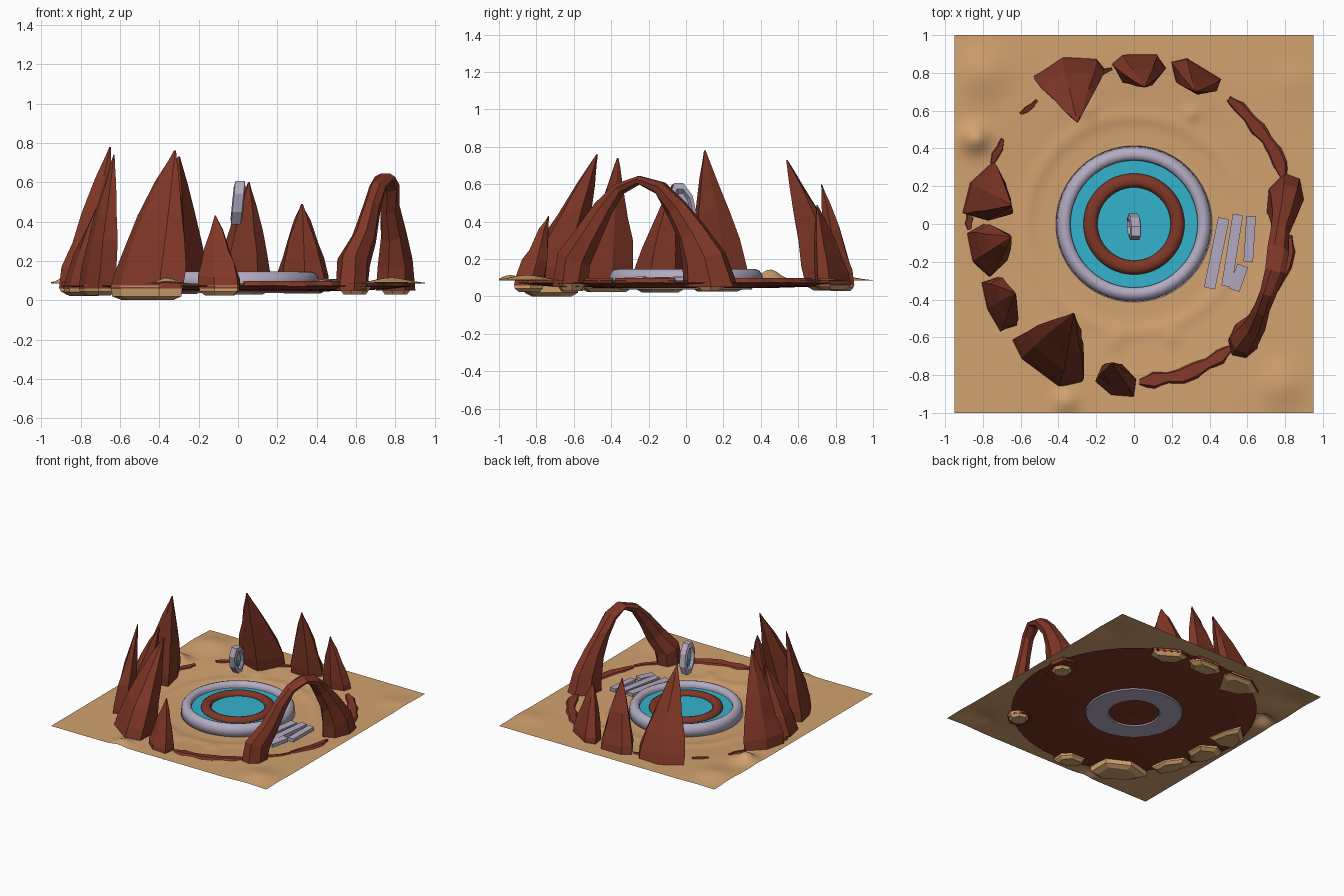
import bpy, bmesh, math, random
from mathutils import Vector

if "Cube" in bpy.data.objects:
    bpy.data.objects.remove(bpy.data.objects["Cube"])

random.seed(4)

def material(name, rgb):
    m = bpy.data.materials.new(name)
    m.diffuse_color = (*rgb, 1)
    m.use_nodes = True
    m.node_tree.nodes["Principled BSDF"].inputs["Base Color"].default_value = m.diffuse_color
    return m

ROCK = material("red_rock", (0.215, 0.038, 0.02))
SAND = material("sand", (0.64, 0.36, 0.16))
WATER = material("water", (0.035, 0.45, 0.61))
STONE = material("pale_stone", (0.45, 0.41, 0.54))

def make(name, verts, faces, mat, smooth=False):
    me = bpy.data.meshes.new(name)
    me.from_pydata([tuple(v) for v in verts], [], faces)
    bm = bmesh.new()
    bm.from_mesh(me)
    bmesh.ops.recalc_face_normals(bm, faces=bm.faces)
    for f in bm.faces:
        f.smooth = smooth
    bm.to_mesh(me)
    bm.free()
    me.materials.append(mat)
    ob = bpy.data.objects.new(name, me)
    bpy.context.collection.objects.link(ob)
    return ob

def loft(name, rings, mat, smooth=False, closed=False):
    """Skin equal-length rings; caps the ends, or joins last to first when closed."""
    n, k = len(rings[0]), len(rings)
    faces = []
    for i in range(k if closed else k - 1):
        a, b = i * n, ((i + 1) % k) * n
        faces += [(a + j, a + (j + 1) % n, b + (j + 1) % n, b + j) for j in range(n)]
    if not closed:
        faces += [tuple(range(n))[::-1], tuple(range((k - 1) * n, k * n))]
    return make(name, [v for r in rings for v in r], faces, mat, smooth)

def revolve(name, profile, mat, segs=48, closed=True, smooth=True):
    rings = [[(r * math.cos(i * math.tau / segs), r * math.sin(i * math.tau / segs), z)
              for i in range(segs)] for r, z in profile]
    return loft(name, rings, mat, smooth, closed)

# Sand: shallow bowl with ripples, dunes and half-buried stones
BUMPS = [(-0.84, 0.45, 0.07, 0.06), (-0.8, 0.8, 0.13, 0.03), (0.78, -0.85, 0.12, 0.03),
         (-0.36, -0.94, 0.06, 0.03), (0.3, 0.58, 0.04, 0.015), (-0.25, 0.6, 0.05, 0.015),
         (-0.1, -0.62, 0.05, 0.012), (0.2, -0.6, 0.05, 0.012), (0.85, 0.75, 0.1, 0.012)]

def sand_z(x, y):
    r = math.hypot(x, y)
    t = min(1, max(0, (r - 0.45) / 0.45))
    z = 0.062 + 0.023 * t * t * (3 - 2 * t) + 0.008 * math.exp(-((r - 0.57) / 0.04) ** 2)
    for bx, by, s, h in BUMPS:
        z += h * math.exp(-((x - bx) ** 2 + (y - by) ** 2) / (s * s))
    return z

N = 96
pts = [(-0.95 + 1.9 * i / N, -1 + 2 * j / N) for j in range(N + 1) for i in range(N + 1)]
make("sand_ground", [(x, y, sand_z(x, y)) for x, y in pts],
     [(j * (N + 1) + i, j * (N + 1) + i + 1, (j + 1) * (N + 1) + i + 1, (j + 1) * (N + 1) + i)
      for j in range(N) for i in range(N)], SAND, True)

# Rock bed under the sand
revolve("rock_bed", [(0.01, 0.045), (0.45, 0.045), (0.75, 0.055), (0.9, 0.072),
                     (0.88, 0.076), (0.5, 0.052), (0.01, 0.05)], ROCK, smooth=False)

# Fountain: stone rim, foundation, water, inner rock ring
revolve("pool_rim", [(0.335, 0.06), (0.337, 0.125), (0.348, 0.14), (0.37, 0.147),
                     (0.39, 0.14), (0.407, 0.12), (0.415, 0.055)], STONE)
revolve("pool_foundation", [(0.19, 0.036), (0.35, 0.036), (0.36, 0.05), (0.18, 0.05)], STONE, smooth=False)
revolve("water_surface", [(0.345, 0.095), (0.345, 0.105)], WATER, closed=False, smooth=False)
revolve("inner_rock_ring", [(0.19, 0.09), (0.197, 0.122), (0.215, 0.134), (0.245, 0.134),
                            (0.263, 0.122), (0.272, 0.09)], ROCK)

# Leaning rock spires: plan outline and tip; each has a sandy footing below ground
SPIRES = [
    ([(-.65, -.62), (-.6, -.72), (-.4, -.87), (-.28, -.84), (-.28, -.66), (-.46, -.57)], (-.32, -.475, .76)),
    ([(-.81, -.31), (-.78, -.45), (-.71, -.57), (-.62, -.54), (-.63, -.4), (-.72, -.28)], (-.63, -.365, .74)),
    ([(-.89, -.05), (-.86, -.2), (-.77, -.28), (-.68, -.2), (-.68, -.06), (-.8, 0)], (-.65, -.07, .6)),
    ([(-.91, .06), (-.87, .22), (-.75, .33), (-.69, .22), (-.66, .06), (-.78, .02)], (-.65, .1, .78)),
    ([(-.53, .79), (-.38, .89), (-.2, .88), (-.16, .83), (-.27, .64), (-.42, .68)], (-.3, .54, .73)),
    ([(-.12, .85), (-.06, .9), (.12, .9), (.17, .83), (.1, .75), (-.06, .76)], (.055, .725, .6)),
    ([(.2, .86), (.28, .88), (.46, .77), (.44, .71), (.34, .69), (.22, .76)], (.325, .7, .49)),
    ([(-.2, -.84), (-.12, -.91), (0, -.92), (.01, -.83), (-.05, -.76), (-.17, -.76)], (-.115, -.735, .43)),
]
LEVELS = [(0, 1.0), (.14, .98), (.34, .82), (.55, .6), (.78, .32), (.93, .12), (1, .03)]

def spire(i, outline, tip):
    tip = Vector(tip)
    c = sum((Vector((x, y, 0)) for x, y in outline), Vector()) / len(outline)
    rings = []
    for t, s in LEVELS:
        mid = c.lerp(Vector((tip.x, tip.y, 0)), t ** 1.15)
        ring = []
        for x, y in outline:
            k = s * random.uniform(0.93, 1.05) if t > 0 else s
            z = 0.06 + (tip.z - 0.06) * t + (random.uniform(-.015, .015) if 0 < t < .9 else 0)
            ring.append(mid + (Vector((x, y, 0)) - c) * k + Vector((0, 0, z)))
        rings.append(ring)
    loft(f"rock_spire_{i}", rings, ROCK)
    low = 0.0 if i == 0 else random.uniform(0.02, 0.035)
    foot = [[(c.x + (x - c.x) * s, c.y + (y - c.y) * s, z) for x, y in outline]
            for s, z in ((.7, low), (.95, low + .02), (.98, .075))]
    loft(f"spire_footing_{i}", foot, SAND)

for i, (outline, tip) in enumerate(SPIRES):
    spire(i, outline, tip)

# Rock arch: x, y, z, radius in the arch plane, radius across it
ARCH = [(.58, -.62, .05, .10, .085), (.59, -.60, .2, .10, .08), (.645, -.53, .32, .075, .06),
        (.68, -.44, .47, .055, .045), (.71, -.36, .575, .035, .045), (.75, -.25, .622, .025, .055),
        (.765, -.14, .58, .038, .06), (.77, -.05, .47, .06, .05), (.79, .03, .34, .085, .065),
        (.8, .1, .2, .125, .09), (.8, .13, .05, .155, .1)]
side = Vector((0.96, -0.28, 0))
rings = []
for i, (x, y, z, a, b) in enumerate(ARCH):
    t = Vector(ARCH[min(i + 1, 10)][:3]) - Vector(ARCH[max(i - 1, 0)][:3])
    if i in (0, 10):
        t = Vector((0, 0, 1 if i == 0 else -1))
    u = t.cross(side).normalized()
    ring = []
    for j in range(7):
        w = j * math.tau / 7
        k = random.uniform(.95, 1.06)
        ring.append(Vector((x, y, z)) + u * a * k * math.cos(w) + side * b * k * math.sin(w))
    rings.append(ring)
loft("rock_arch", rings, ROCK)
for n, (x, y) in enumerate([(.59, -.61), (.8, .13)]):
    loft(f"arch_footing_{n}", [[(x + r * math.cos(j * math.tau / 7), y + r * math.sin(j * math.tau / 7), z)
                               for j in range(7)] for r, z in ((.06, .03), (.09, .07))], SAND)

# Low rock ridges breaking through the sand: start, end angle, radius, half width
for n, (a0, a1, rad, half) in enumerate([(-88, -52, .84, .05), (-50, -28, .83, .02), (-27, -4, .825, .045),
                                         (17, 53, .835, .05), (128, 136, .83, .02),
                                         (147, 157, .82, .03), (176, 182, .87, .03), (98, 106, .82, .02)]):
    rings = []
    steps = max(3, int((a1 - a0) / 5))
    for i in range(steps + 1):
        a = math.radians(a0 + (a1 - a0) * i / steps)
        h = half * (0.4 if i in (0, steps) else random.uniform(.75, 1.2))
        rr = rad + random.uniform(-.01, .01)
        rings.append([(r * math.cos(a), r * math.sin(a), z) for r, z in
                      ((rr - h, .065), (rr - h * .6, .092), (rr + h * .5, .098), (rr + h, .07))])
    loft(f"low_rock_ridge_{n}", rings, ROCK)

# Fallen stone planks beside the pool: ends and width
for n, (x0, y0, x1, y1, w) in enumerate([(.40, -.34, .475, .03, .06), (.49, -.33, .55, .05, .055),
                                         (.53, -.35, .575, -.22, .06), (.605, -.2, .62, .04, .05)]):
    d = Vector((x1 - x0, y1 - y0, 0)).normalized()
    p = Vector((-d.y, d.x, 0)) * w / 2
    e = [Vector((x0, y0, .085)), Vector((x1, y1, .095))]
    up = Vector((0, 0, .013))
    loft(f"stone_plank_{n}", [[q - p - up, q + p - up, q + p + up, q - p + up] for q in e], STONE)

# Floating stone: faceted oval with a recessed face, and a water-coloured inlay
def oval(x, ry, rz, dz=0.0):
    out = []
    for j in range(8):
        w = (j + .5) * math.tau / 8
        y, z = ry * math.cos(w), rz * math.sin(w) + dz
        out.append((x + .1 * z, y - .22 * z - .015, .495 + z))
    return out

loft("floating_stone", [oval(-.012, .03, .06), oval(-.03, .045, .085), oval(-.024, .065, .12),
                        oval(.024, .065, .12), oval(.03, .045, .085), oval(.012, .03, .06)], STONE)
loft("floating_stone_inlay", [oval(-.016, .018, .025, -.03), oval(.016, .018, .025, -.03)], WATER)
